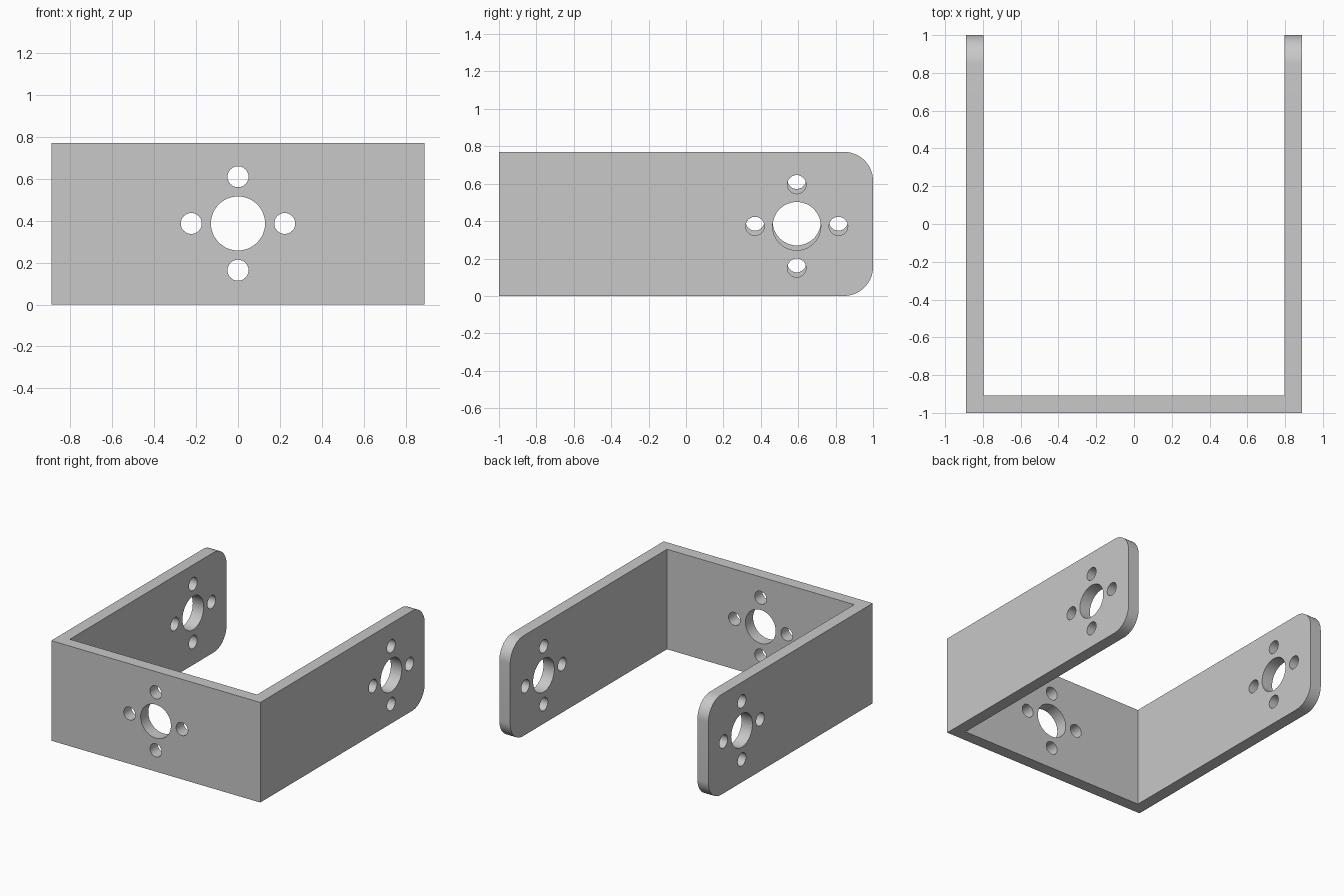
import bpy
import bmesh
import math
from mathutils import Vector, Matrix

cube = bpy.data.objects.get("Cube")
if cube:
    bpy.data.objects.remove(cube, do_unlink=True)

HALF_W, HALF_L, HEIGHT, WALL = 0.89, 1.0, 0.77, 0.093
CORNER = 0.155
BIG_R, SMALL_R, PITCH = 0.129, 0.05, 0.223

grey = bpy.data.materials.new("plain grey")
grey.use_nodes = True
colour = (0.58, 0.58, 0.58, 1)
grey.diffuse_color = colour
grey.node_tree.nodes["Principled BSDF"].inputs["Base Color"].default_value = colour


def add_object(name, bm):
    bmesh.ops.recalc_face_normals(bm, faces=bm.faces)
    mesh = bpy.data.meshes.new(name)
    bm.to_mesh(mesh)
    bm.free()
    mesh.materials.append(grey)
    obj = bpy.data.objects.new(name, mesh)
    bpy.context.collection.objects.link(obj)
    return obj


def hole_cutter(name, centre, axis):
    """One large hole ringed by four small ones, drilled along the axis."""
    bm = bmesh.new()
    turn = Vector((0, 0, 1)).rotation_difference(Vector(axis)).to_matrix().to_4x4()
    place = Matrix.Translation(centre) @ turn
    ring = [(PITCH, 0), (-PITCH, 0), (0, PITCH), (0, -PITCH)]
    for x, y, r in [(0, 0, BIG_R)] + [(x, y, SMALL_R) for x, y in ring]:
        bmesh.ops.create_cone(bm, cap_ends=True, segments=48, radius1=r, radius2=r,
                              depth=WALL * 3,
                              matrix=place @ Matrix.Translation((x, y, 0)))
    obj = add_object(name, bm)
    obj.hide_render = True
    return obj


# U-shaped bracket: plan outline extruded upwards
bm = bmesh.new()
inner_w, inner_y = HALF_W - WALL, -HALF_L + WALL
right_half = [(HALF_W, -HALF_L), (HALF_W, HALF_L), (inner_w, HALF_L), (inner_w, inner_y)]
outline = right_half + [(-x, y) for x, y in reversed(right_half)]
base = bm.faces.new([bm.verts.new((x, y, 0)) for x, y in outline])
top = bmesh.ops.extrude_face_region(bm, geom=[base])
bmesh.ops.translate(bm, vec=(0, 0, HEIGHT),
                    verts=[v for v in top["geom"] if isinstance(v, bmesh.types.BMVert)])

# Rounded corners at the free ends of both arms
ends = [e for e in bm.edges
        if all(v.co.y > HALF_L - 0.01 for v in e.verts)
        and abs(e.verts[0].co.z - e.verts[1].co.z) < 0.01]
bmesh.ops.bevel(bm, geom=ends, offset=CORNER, offset_type='OFFSET', segments=14,
                profile=0.5, affect='EDGES')
bracket = add_object("bracket", bm)

# Hole patterns in the front wall and the two arms
cutters = [
    hole_cutter("front_hole_cutter", (0, -HALF_L + WALL / 2, 0.387), (0, 1, 0)),
    hole_cutter("left_hole_cutter", (HALF_W - WALL / 2, 0.592, 0.373), (1, 0, 0)),
    hole_cutter("right_hole_cutter", (-HALF_W + WALL / 2, 0.592, 0.399), (1, 0, 0)),
]
bpy.ops.object.select_all(action='DESELECT')
bpy.context.view_layer.objects.active = bracket
bracket.select_set(True)
for cutter in cutters:
    mod = bracket.modifiers.new("holes", 'BOOLEAN')
    mod.operation = 'DIFFERENCE'
    mod.solver = 'EXACT'
    mod.object = cutter
    bpy.ops.object.modifier_apply(modifier=mod.name)
    bpy.data.objects.remove(cutter, do_unlink=True)

# Smooth the curved walls, keep the flat edges crisp
bpy.ops.object.shade_smooth_by_angle(angle=math.radians(30))
